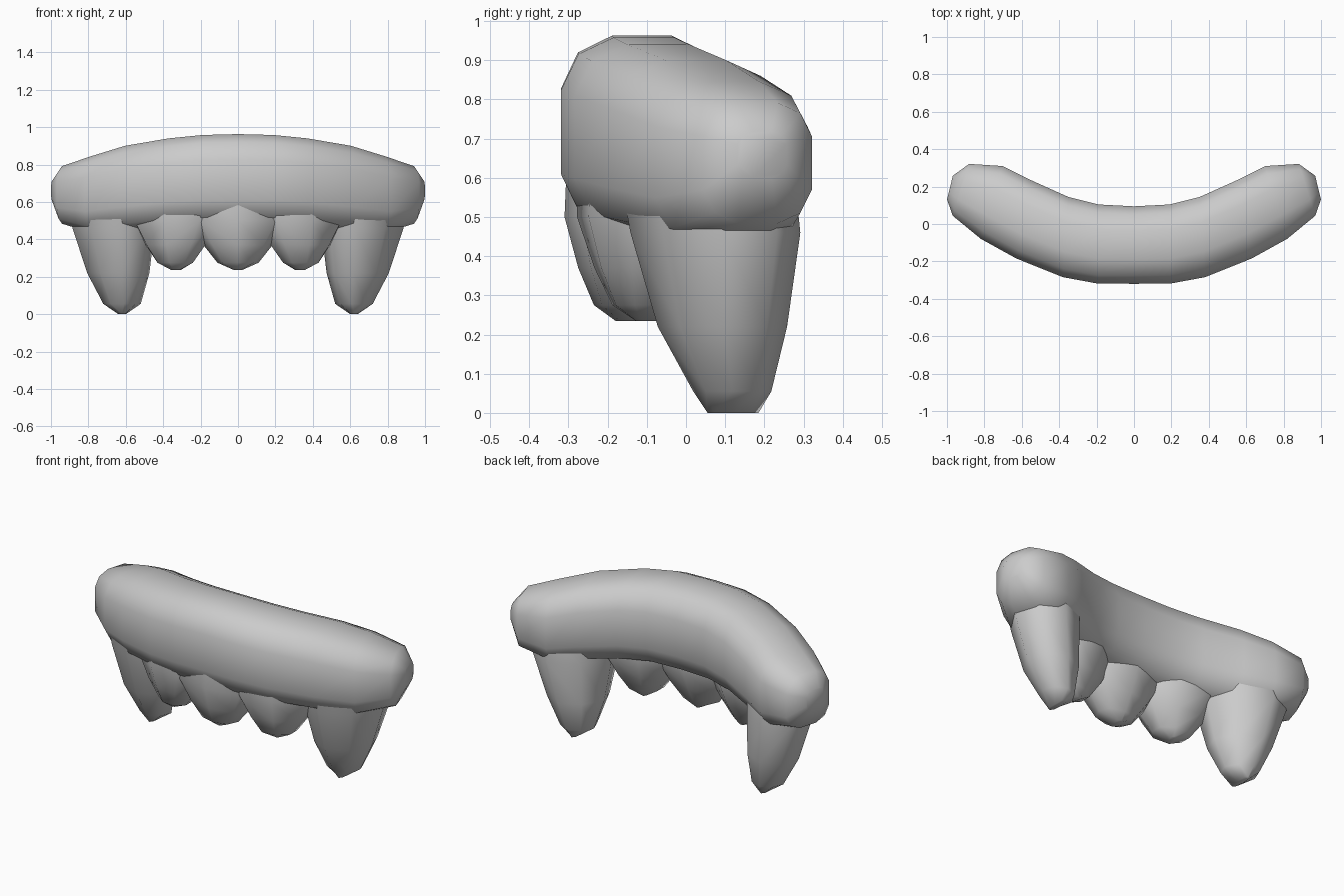
import bpy, bmesh, math
from mathutils import Vector

if "Cube" in bpy.data.objects:
    bpy.data.objects.remove(bpy.data.objects["Cube"])


def spow(v, p):
    return math.copysign(abs(v) ** p, v)


def ring(n, offset=0.0, pu=0.8, pv=0.8):
    # unit rounded-square cross-section
    pts = []
    for i in range(n):
        a = 2 * math.pi * (i + offset) / n
        pts.append((spow(math.cos(a), pu), spow(math.sin(a), pv)))
    return pts


def loft(name, rings, mirror=False):
    bm = bmesh.new()
    rows = [[bm.verts.new(p) for p in r] for r in rings]
    n = len(rows[0])
    for a, b in zip(rows, rows[1:]):
        for i in range(n):
            j = (i + 1) % n
            bm.faces.new((a[i], a[j], b[j], b[i]))
    bm.faces.new(rows[0])
    bm.faces.new(rows[-1])
    bmesh.ops.recalc_face_normals(bm, faces=bm.faces)
    me = bpy.data.meshes.new(name)
    bm.to_mesh(me)
    bm.free()
    ob = bpy.data.objects.new(name, me)
    bpy.context.collection.objects.link(ob)
    if mirror:
        ob.modifiers.new("mirror", 'MIRROR').use_mirror_merge = False
    for o in bpy.context.selected_objects:
        o.select_set(False)
    ob.select_set(True)
    bpy.context.view_layer.objects.active = ob
    bpy.ops.object.shade_smooth_by_angle(angle=math.radians(60))
    return ob


# Gum: (inner x, inner y, outer x, outer y, bottom z, top z) from middle to end
half = [
    (0.00, 0.10, 0.00, -0.325, 0.47, 0.968),
    (0.19, 0.11, 0.19, -0.325, 0.47, 0.963),
    (0.35, 0.15, 0.38, -0.29, 0.46, 0.945),
    (0.55, 0.24, 0.63, -0.19, 0.44, 0.905),
    (0.70, 0.315, 0.82, -0.085, 0.43, 0.85),
    (0.88, 0.325, 0.97, 0.04, 0.48, 0.795),
    (0.968, 0.26, 1.00, 0.13, 0.60, 0.72),
]
sections = [(-a, b, -c, d, e, f) for a, b, c, d, e, f in half[:0:-1]] + half
gum = []
for ix, iy, ox, oy, z0, z1 in sections:
    inner, outer = Vector((ix, iy, 0)), Vector((ox, oy, 0))
    mid, side = (inner + outer) / 2, (outer - inner) / 2
    gum.append([mid + side * u + Vector((0, 0, (z0 + z1) / 2 + (z1 - z0) / 2 * v))
                for u, v in ring(12, 0.5, 0.76, 0.62)])
loft("gum", gum)


# Teeth: levels of (centre x, centre y, half width, half depth, z, turn in degrees)
def tooth(name, levels, mirror):
    rings = []
    for cx, cy, w, d, z, turn in levels:
        c, s = math.cos(math.radians(turn)), math.sin(math.radians(turn))
        rings.append([(cx + c * w * u - s * d * v, cy + s * w * u + c * d * v, z)
                      for u, v in ring(8, 0.0, 0.85, 0.85)])
    loft(name, rings, mirror)


# local depth offsets follow the turned tooth axis
def incisor(x, y, turn, k):
    a = math.radians(turn)
    shape = [(0.27, -0.155, 0.17, 0.62), (0.27, -0.16, 0.18, 0.50),
             (0.185, -0.125, 0.13, 0.37), (0.11, -0.085, 0.08, 0.275),
             (0.02, -0.03, 0.05, 0.235)]
    return [(x - math.sin(a) * (f + b) / 2, y + math.cos(a) * (f + b) / 2,
             w * k, (b - f) / 2, z, turn) for w, f, b, z in shape]


tooth("centre_incisor", incisor(0, -0.15, 0, 1.0), False)
tooth("side_incisor", incisor(0.335, -0.10, 22, 0.93), True)

tooth("canine", [(0.665, 0.055, 0.235, 0.19, 0.60, 42),
                 (0.665, 0.075, 0.235, 0.18, 0.46, 42),
                 (0.64, 0.093, 0.17, 0.145, 0.22, 42),
                 (0.62, 0.118, 0.10, 0.09, 0.055, 42),
                 (0.62, 0.12, 0.02, 0.065, 0.0, 0)], True)
